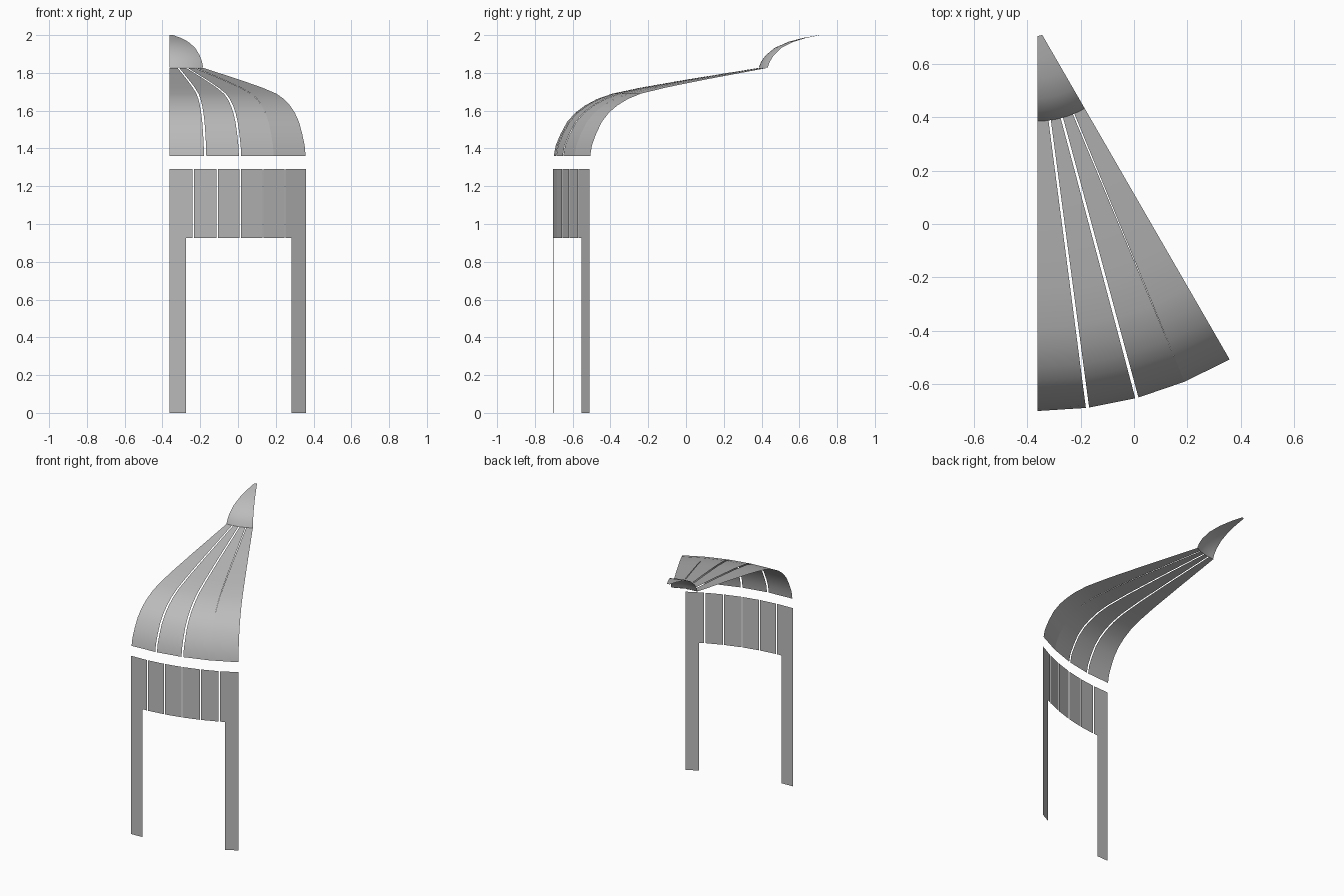
import bpy
import bmesh
from math import sin, cos, radians
from mathutils import Vector

cube = bpy.data.objects.get("Cube")
if cube:
    bpy.data.objects.remove(cube, do_unlink=True)

AXIS = Vector((-0.362, 0.74, 0))   # centre of the circle the sector is cut from
SPAN = 30                          # sector angle in degrees

grey = bpy.data.materials.new("plain grey")
grey.use_nodes = True
colour = (0.5, 0.5, 0.5, 1)
grey.diffuse_color = colour
grey.node_tree.nodes["Principled BSDF"].inputs["Base Color"].default_value = colour


def polar(r, angle, z, shift=0):
    """Point on the sector, moved sideways by shift along the tangent."""
    a = radians(angle)
    return AXIS + Vector((r * sin(a) + shift * cos(a), -r * cos(a) + shift * sin(a), z))


def sheet(name, rows):
    """Thin surface through rows of points, ordered top to bottom."""
    bm = bmesh.new()
    grid = [[bm.verts.new(p) for p in row] for row in rows]
    for upper, lower in zip(grid, grid[1:]):
        for i in range(len(upper) - 1):
            bm.faces.new((upper[i], lower[i], lower[i + 1], upper[i + 1]))
    mesh = bpy.data.meshes.new(name)
    bm.to_mesh(mesh)
    bm.free()
    mesh.materials.append(grey)
    obj = bpy.data.objects.new(name, mesh)
    bpy.context.collection.objects.link(obj)
    bpy.ops.object.select_all(action='DESELECT')
    obj.select_set(True)
    bpy.context.view_layer.objects.active = obj
    bpy.ops.object.shade_smooth_by_angle(angle=radians(30))
    return obj


# Crown cap: smooth revolved profile
cap_profile = [(0.036, 2.0), (0.12, 1.985), (0.196, 1.965), (0.27, 1.933),
               (0.318, 1.893), (0.342, 1.86), (0.355, 1.828)]
sheet("crown_cap", [[polar(r, SPAN * i / 8, z) for i in range(9)] for r, z in cap_profile])

# Roof: four flat-width panels that curve down to the eaves
roof_profile = [(0.352, 1.827), (0.74, 1.764), (0.98, 1.722), (1.13, 1.69),
                (1.21, 1.662), (1.275, 1.627), (1.325, 1.59), (1.37, 1.54),
                (1.405, 1.475), (1.43, 1.415), (1.44, 1.36)]


def roof_gap(seam, r):
    """Half width of the slot at a seam; the third one closes near the eaves."""
    if seam in (0, 4):
        return 0
    if seam == 3:
        return max(0, 0.003 * (1.34 - r))
    return 0.004 + 0.0015 * r


for k in range(4):
    step = SPAN / 4
    sheet(f"roof_panel_{k + 1}",
          [[polar(r, k * step, z, roof_gap(k, r)),
            polar(r, (k + 1) * step, z, -roof_gap(k + 1, r))] for r, z in roof_profile])

# Wall: six flat boards in a ring
WALL_R, WALL_TOP, WALL_LOW, POST = 1.445, 1.29, 0.925, 0.088
for k in range(6):
    step = SPAN / 6
    left = 0 if k == 0 else 0.004
    right = 0 if k == 5 else -0.004
    ends = [(k * step, left), ((k + 1) * step, right)]
    a, b = [polar(WALL_R, angle, 0, shift) for angle, shift in ends]
    up, low = Vector((0, 0, WALL_TOP)), Vector((0, 0, WALL_LOW))
    sheet(f"wall_board_{k + 1}", [[a + up, b + up], [a + low, b + low]])
    # Posts carry the two end boards down to the ground
    along = (b - a).normalized() * POST
    if k == 0:
        sheet("right_post", [[a + low, a + along + low], [a, a + along]])
    if k == 5:
        sheet("left_post", [[b - along + low, b + low], [b - along, b]])
